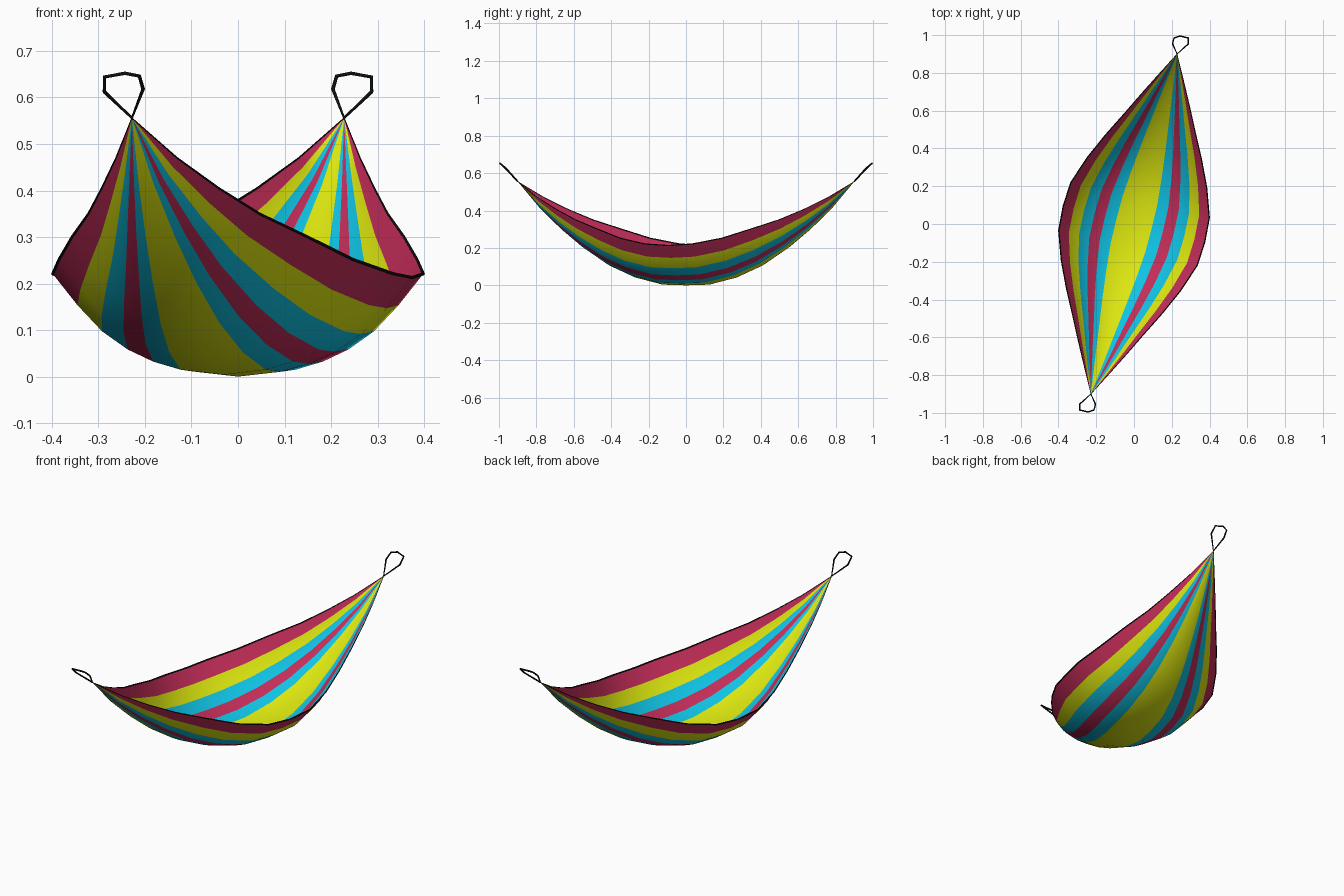
import bpy, math
from mathutils import Vector

if "Cube" in bpy.data.objects:
    bpy.data.objects.remove(bpy.data.objects["Cube"])

ANG = math.atan2(0.228, 0.90)
T = Vector((math.sin(ANG), math.cos(ANG), 0))    # along the hammock
N = Vector((math.cos(ANG), -math.sin(ANG), 0))   # across the hammock


def material(name, rgb):
    m = bpy.data.materials.new(name)
    m.diffuse_color = (*rgb, 1)
    m.use_nodes = True
    m.node_tree.nodes["Principled BSDF"].inputs["Base Color"].default_value = m.diffuse_color
    return m


red = material("red", (0.55, 0.026, 0.10))
yellow = material("yellow", (0.73, 0.81, 0.005))
cyan = material("cyan", (0.005, 0.55, 0.79))
black = material("black", (0.005, 0.005, 0.005))

# half-length stations: distance along, half width, rim height, bottom height
half = [(0, .386, .213, 0), (.13, .378, .221, .004), (.28, .326, .252, .042),
        (.42, .262, .300, .105), (.56, .19, .350, .198), (.68, .13, .405, .295),
        (.80, .068, .470, .408), (.929, 0, .556, .556)]
rows = [(-t, w, e, b) for t, w, e, b in reversed(half[1:])] + half

# half cross-section: fraction of width, fraction of depth
sec = [(0, 0), (.25, .05), (.41, .13), (.56, .25), (.71, .43), (.855, .69), (1, 1)]
section = [(-u, d) for u, d in reversed(sec[1:])] + sec
stripe = [0, 1, 2, 0, 2, 1, 1, 2, 0, 2, 1, 0]


def point(row, col):
    t, w, e, b = row
    u, d = col
    return T * t + N * (w * u) + Vector((0, 0, b + (e - b) * d))


# striped cloth: grid of inner rows closed by a fan at each gathered end
inner = rows[1:-1]
nc = len(section)
verts = [point(r, c) for r in inner for c in section]
verts += [point(rows[0], (0, 0)), point(rows[-1], (0, 0))]
first, last = len(verts) - 2, len(verts) - 1
faces, mats = [], []
for c in range(nc - 1):
    top = (len(inner) - 1) * nc
    faces.append((first, c + 1, c))
    faces.append((top + c, top + c + 1, last))
    mats += [stripe[c]] * 2
    for r in range(len(inner) - 1):
        a = r * nc + c
        faces.append((a, a + 1, a + nc + 1, a + nc))
        mats.append(stripe[c])
me = bpy.data.meshes.new("cloth")
me.from_pydata(verts, [], faces)
for m in (red, yellow, cyan):
    me.materials.append(m)
for p, i in zip(me.polygons, mats):
    p.material_index = i
    p.use_smooth = True
cloth = bpy.data.objects.new("cloth", me)
bpy.context.collection.objects.link(cloth)


def cord(name, pts, radius, closed=False, taper=False):
    cu = bpy.data.curves.new(name, 'CURVE')
    cu.dimensions = '3D'
    cu.bevel_depth = radius
    cu.bevel_resolution = 1
    s = cu.splines.new('POLY')
    s.points.add(len(pts) - 1)
    for i, (sp, p) in enumerate(zip(s.points, pts)):
        sp.co = (*p, 1)
        if taper:
            sp.radius = 0.3 + 0.7 * math.sin(math.pi * i / (len(pts) - 1))
    s.use_cyclic_u = closed
    cu.materials.append(black)
    ob = bpy.data.objects.new(name, cu)
    bpy.context.collection.objects.link(ob)
    bpy.ops.object.select_all(action='DESELECT')
    ob.select_set(True)
    bpy.context.view_layer.objects.active = ob
    bpy.ops.object.convert(target='MESH')
    return ob


# dark trim along both long rims
for name, side in (("left_rim", -1), ("right_rim", 1)):
    cord(name, [point(r, (side, 1)) for r in rows], 0.0035, taper=True)

# hanging loops, the front one turned half round from the back one
loop = [(.228, .900, .556), (.204, .955, .618), (.212, .985, .646), (.243, .995, .652),
        (.287, .985, .644), (.287, .953, .612)]
for name, s in (("back_loop", 1), ("front_loop", -1)):
    cord(name, [(x * s, y * s, z) for x, y, z in loop], 0.0042, closed=True)
